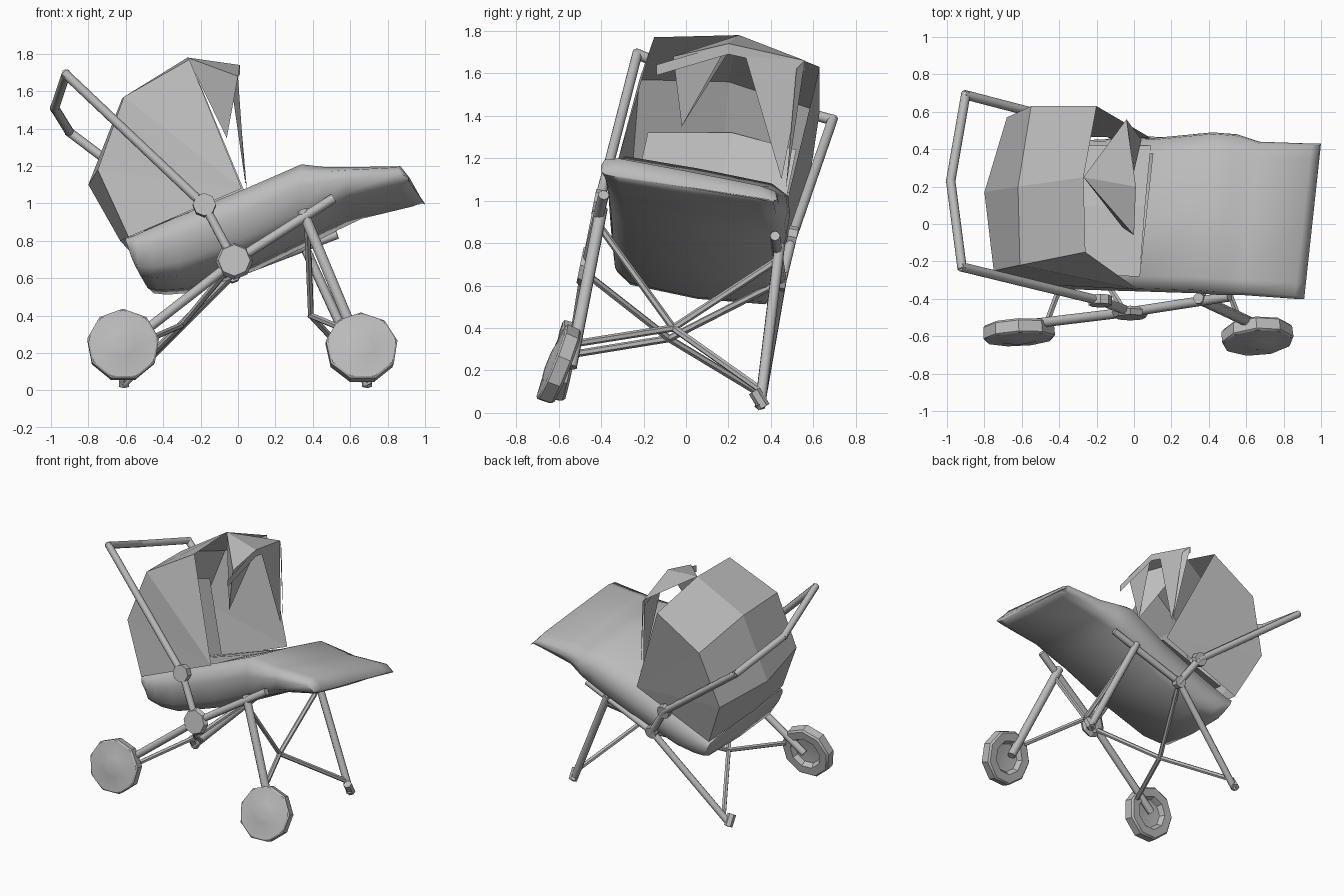
import bpy, bmesh, math
from mathutils import Vector

if "Cube" in bpy.data.objects:
    bpy.data.objects.remove(bpy.data.objects["Cube"])

GREY = (0.5, 0.5, 0.5, 1)
mat = bpy.data.materials.new("plain grey")
mat.use_nodes = True
mat.diffuse_color = GREY
mat.node_tree.nodes["Principled BSDF"].inputs["Base Color"].default_value = GREY


def finish(name, bm, angle=None, fix=True):
    if fix:
        bmesh.ops.recalc_face_normals(bm, faces=bm.faces)
    me = bpy.data.meshes.new(name)
    bm.to_mesh(me)
    bm.free()
    me.materials.append(mat)
    ob = bpy.data.objects.new(name, me)
    bpy.context.collection.objects.link(ob)
    if angle:
        bpy.ops.object.select_all(action='DESELECT')
        ob.select_set(True)
        bpy.context.view_layer.objects.active = ob
        bpy.ops.object.shade_smooth_by_angle(angle=math.radians(angle))
    return ob


def lathe(name, centre, axis, profile, sides, angle=None):
    """Spin (distance along axis, radius) pairs around an axis."""
    bm = bmesh.new()
    rot = Vector(axis).to_track_quat('Z', 'Y')
    rings = []
    for h, r in profile:
        ring = []
        for i in range(sides):
            a = math.tau * i / sides + math.pi / 2
            p = Vector((r * math.cos(a), r * math.sin(a), h))
            ring.append(bm.verts.new(rot @ p + Vector(centre)))
        rings.append(ring)
    for a, b in zip(rings, rings[1:]):
        for i in range(sides):
            j = (i + 1) % sides
            bm.faces.new((a[i], a[j], b[j], b[i]))
    bm.faces.new(rings[0])
    bm.faces.new(rings[-1])
    return finish(name, bm, angle)


def tube(name, points, r=0.024, sides=8):
    """Straight bars joined end to end."""
    bm = bmesh.new()
    pts = [Vector(p) for p in points]
    for a, b in zip(pts, pts[1:]):
        d = b - a
        res = bmesh.ops.create_cone(bm, cap_ends=True, segments=sides, radius1=r,
                                    radius2=r, depth=d.length + r)
        q = d.to_track_quat('Z', 'Y')
        for v in res["verts"]:
            v.co = q @ v.co + (a + b) / 2
    return finish(name, bm, 50)


def strips(bm, rows):
    """Join rows of vertices with quads."""
    for a, b in zip(rows, rows[1:]):
        for i in range(len(a) - 1):
            bm.faces.new((a[i], b[i], b[i + 1], a[i + 1]))


# Padded tub: (x, top, bottom, near y, far y, slant) stations along its length
stations = [
    (-0.61, 0.83, 0.68, -0.31, 0.45, .05),
    (-0.55, 0.85, 0.62, -0.33, 0.45, .02),
    (-0.46, 0.89, 0.61, -0.34, 0.45, 0),
    (-0.32, 0.95, 0.62, -0.35, 0.45, 0),
    (0.02, 1.09, 0.74, -0.36, 0.46, 0),
    (0.33, 1.225, 0.89, -0.37, 0.49, 0),
    (0.46, 1.21, 0.96, -0.38, 0.48, 0),
    (0.58, 1.21, 1.02, -0.38, 0.44, 0),
    (0.86, 1.215, 1.09, -0.40, 0.43, 0),
    (0.91, 1.15, 1.12, -0.40, 0.43, 0),
]
# Cross-section: (position across, position up)
section = [(0, .6), (.02, .85), (.1, 1), (.5, 1.02), (.9, 1), (.99, .85),
           (1, .55), (.98, .22), (.9, .04), (.5, -.05), (.1, .02), (.02, .2)]
bm = bmesh.new()
rings = []
for x, top, bot, near, far, slant in stations:
    rings.append([bm.verts.new((x + 0.09 * u + slant * (1 - t), near + (far - near) * u,
                                bot + (top - bot) * t - (0.12 + 0.04 * t) * u))
                  for u, t in section])
n = len(section)
for k, (a, b) in enumerate(zip(rings, rings[1:])):
    for i in range(n):
        if k < 4 and 2 <= i <= 3:      # open bed under the hood
            continue
        j = (i + 1) % n
        bm.faces.new((a[i], a[j], b[j], b[i]))
bm.faces.new(rings[0])
bm.faces.new(rings[-1])
finish("padded_tub", bm, 62)

# Backrest and mattress inside the tub
lining = [
    [(-.66, -.18, 1.32), (-.69, .22, 1.32), (-.60, .52, 1.24)],
    [(-.50, -.28, .87), (-.49, .10, .82), (-.43, .42, .75)],
    [(.03, -.28, 1.05), (.06, .10, 1.0), (.09, .42, .93)],
]
bm = bmesh.new()
strips(bm, [[bm.verts.new(p) for p in row] for row in lining])
finish("backrest_lining", bm)

# Folding hood: ribs of near corner, middle, far corner, fanned on two hinges
ribs = [
    [(-.585, -.32, .82), (-.63, .10, .80), (-.52, .47, .68)],
    [(-.75, -.25, 1.18), (-.80, .17, 1.10), (-.68, .57, 1.02)],
    [(-.61, -.22, 1.57), (-.62, .20, 1.56), (-.55, .63, 1.42)],
    [(-.26, -.15, 1.77), (-.27, .25, 1.78), (-.20, .63, 1.63)],
]
bm = bmesh.new()
hinge_near = bm.verts.new((0.02, -0.35, 1.08))
hinge_far = bm.verts.new((0.09, 0.46, 0.93))
rv = [[bm.verts.new(p) for p in rib] for rib in ribs]
strips(bm, rv)
for a, b in zip(rv, rv[1:]):
    bm.faces.new((hinge_near, b[0], a[0]))
    bm.faces.new((hinge_far, a[2], b[2]))
finish("hood", bm)

# Torn cloth hanging from the front of the hood
apex, left, right = (-.27, .25, 1.78), (-.04, .56, 1.66), (0, -.06, 1.68)
mid, tip = (.01, .2, 1.74), (-.06, -.02, 1.35)
bm = bmesh.new()
for tri in [(apex, mid, left), (apex, right, mid), (right, tip, mid), (apex, tip, right),
            ((0, .28, 1.68), (.04, .45, 1.1), left), (left, (.05, .47, 1.05), (0, .52, 1.62))]:
    bm.faces.new([bm.verts.new(p) for p in tri])
# Narrow hem along the front edge
hem = [(.01, -.14, 1.64), mid, left]
strips(bm, [[bm.verts.new((x, y, z - d)) for x, y, z in hem] for d in (0, .05)])
finish("torn_cloth", bm, fix=False)

# Push handle running down both sides, outside the hood
knuckle, hub = (-.18, -.41, .99), (-.02, -.47, .69)
far_knuckle, far_hub = (-.17, .50, .83), (-.03, .45, .62)
tube("push_handle", [hub, knuckle, (-.92, -.23, 1.69), (-.98, .23, 1.51),
                     (-.90, .69, 1.38), far_knuckle, far_hub], 0.025)

# Side bars, bent at the hubs, reaching back to the rear wheel and rear foot
rear_wheel, front_wheel = (-.615, -.58, .24), (.66, -.60, .225)
rear_foot, front_foot = (-.61, .35, .04), (.69, .35, .04)
tube("near_side_bar", [(.50, -.39, 1.02), hub, (-.60, -.54, .24)], 0.026)
tube("far_side_bar", [(.52, .42, .83), far_hub, rear_foot], 0.024)
tube("near_front_leg", [(.35, -.40, .95), (.65, -.54, .23)], 0.03)
tube("far_front_leg", [(.35, .44, .78), front_foot], 0.026)

# Cross braces meeting in the middle
front_node, rear_node = (.39, -.06, .40), (-.30, -.08, .35)
for i, end in enumerate([(.37, -.40, .87), (.38, .43, .72), (.56, -.50, .33), (.66, .35, .11)]):
    tube("front_brace_%d" % (i + 1), [front_node, end], 0.017, 6)
for i, end in enumerate([(-.06, -.45, .64), far_hub, (-.46, -.51, .28), (-.56, .35, .09)]):
    tube("rear_brace_%d" % (i + 1), [rear_node, end], 0.017, 6)

# Bare axle ends where wheels are missing
for name, (x, y, z) in (("rear_axle_end", rear_foot), ("front_axle_end", front_foot)):
    tube(name, [(x, y - .02, z + .05), (x, y + .01, z)], 0.03, 6)

# Joint discs
side = Vector((0, -1, 0.2))
lathe("handle_joint", knuckle, side, [(-.025, .062), (.025, .062)], 8)
lathe("far_handle_joint", far_knuckle, side, [(-.022, .05), (.022, .05)], 8)
lathe("hub_joint", hub, side, [(-.02, .07), (.0, .1), (.03, .085)], 8)
lathe("far_hub_joint", far_hub, side, [(-.022, .045), (.022, .045)], 8)

# Wheels: chunky rim, shallow bulge outside, hollow inside
wheel = [(.0, .05), (-.005, .10), (-.04, .12), (-.042, .18), (-.03, .192),
         (.03, .195), (.038, .185), (.042, .11), (.052, .07), (.055, .03)]
for name, centre, tilt in (("rear_wheel", rear_wheel, (0.05, -1, 0.2)),
                           ("front_wheel", front_wheel, (0.08, -1, 0.4))):
    lathe(name, centre, tilt, wheel, 9, 30)
